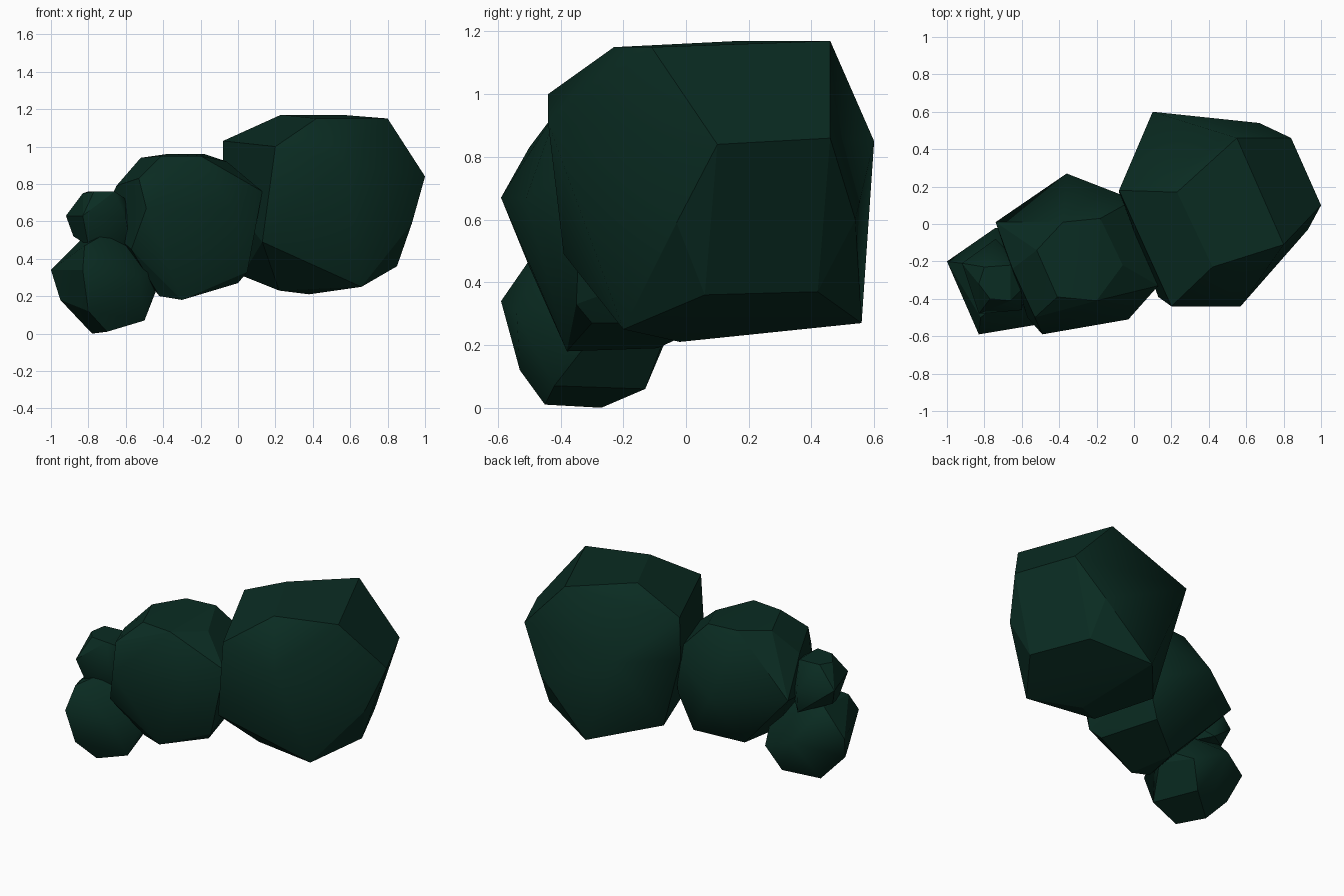
import bpy
import bmesh
from math import radians
from mathutils import Vector

default_cube = bpy.data.objects.get("Cube")
if default_cube:
    bpy.data.objects.remove(default_cube, do_unlink=True)


def make_material(name, colour):
    material = bpy.data.materials.new(name)
    material.use_nodes = True
    material.diffuse_color = colour
    shader = next(n for n in material.node_tree.nodes if n.type == "BSDF_PRINCIPLED")
    shader.inputs["Base Color"].default_value = colour
    shader.inputs["Roughness"].default_value = 0.9
    return material


dark_green = make_material("dark leaf green", (0.003, 0.025, 0.016, 1))


def faceted_clump(name, bulges, *outlines):
    """Wrap a convex skin around corners given in hundredths; bulges are soft."""
    bm = bmesh.new()
    soft = [bm.verts.new(Vector(corner) / 100) for corner in bulges]
    for outline in outlines:
        for corner in outline:
            bm.verts.new(Vector(corner) / 100)
    bmesh.ops.convex_hull(bm, input=bm.verts[:])
    # Facets meeting at a bulge blend into one dome, other edges stay crisp
    for edge in bm.edges:
        on_dome = any(v in soft for v in edge.verts)
        edge.smooth = on_dome or edge.calc_face_angle(0) < radians(12)
    for face in bm.faces:
        face.smooth = True
    loose = [v for v in bm.verts if not v.link_faces]
    bmesh.ops.delete(bm, geom=loose, context="VERTS")
    # Merge nearly flat triangles into broad facets
    bmesh.ops.dissolve_limit(bm, angle_limit=radians(6), verts=bm.verts[:], edges=bm.edges[:])
    bmesh.ops.recalc_face_normals(bm, faces=bm.faces[:])
    mesh = bpy.data.meshes.new(name)
    bm.to_mesh(mesh)
    bm.free()
    mesh.materials.append(dark_green)
    clump = bpy.data.objects.new(name, mesh)
    bpy.context.collection.objects.link(clump)


# Large clump: bulges, then crown, shoulder, belly and base outlines
faceted_clump(
    "large_leaf_clump",
    [(57, -44, 91), (10, 60, 85)],
    [(23, 17, 117), (55, 46, 117), (80, -11, 115), (42, -23, 115)],
    [(-8, 18, 103), (20, -44, 100), (100, 10, 84), (84, 46, 86)],
    [(-8, 17, 75), (13, -39, 49), (93, -3, 59), (67, 54, 60)],
    [(2, 20, 31), (22, -10, 23), (38, -2, 21), (66, -20, 25), (85, 6, 36), (69, 42, 37), (33, 56, 27)],
)

# Middle clump, reaching into the large one
faceted_clump(
    "middle_leaf_clump",
    [(-3, -51, 67), (-36, 27, 62)],
    [(-38, 1, 96), (-18, 3, 96), (-6, -22, 92), (-20, -41, 95), (-41, -39, 95), (-52, -14, 94)],
    [(-65, -24, 79), (-62, -14, 76), (-53, -50, 83), (-49, -59, 67), (13, -33, 76), (0, 13, 76)],
    [(-74, 1, 60), (-57, -50, 45), (5, -35, 33), (-2, 11, 50)],
    [(-42, -36, 20), (-30, -38, 18), (0, -30, 27), (-11, 8, 27), (-36, -9, 19)],
)

# Low clump
faceted_clump(
    "low_leaf_clump",
    [(-53, -54, 30), (-74, -2, 32)],
    [(-84, -22, 50), (-70, -40, 54), (-60, -30, 53), (-82, -50, 47)],
    [(-100, -20, 34), (-83, -59, 34), (-42, -30, 36)],
    [(-95, -28, 18), (-80, -53, 12), (-43, -28, 25), (-52, -7, 22)],
    [(-70, -45, 1), (-78, -27, 0), (-50, -42, 7), (-60, -13, 6)],
)

# Small clump
faceted_clump(
    "small_leaf_clump",
    [(-60, -46, 62), (-74, -8, 62)],
    [(-80, -23, 76), (-66, -22, 76), (-60, -35, 72), (-66, -41, 76), (-77, -40, 76), (-83, -32, 75)],
    [(-92, -21, 63), (-57, -25, 60), (-83, -48, 63)],
    [(-88, -25, 52), (-80, -42, 47), (-58, -38, 47), (-72, -12, 47)],
)
